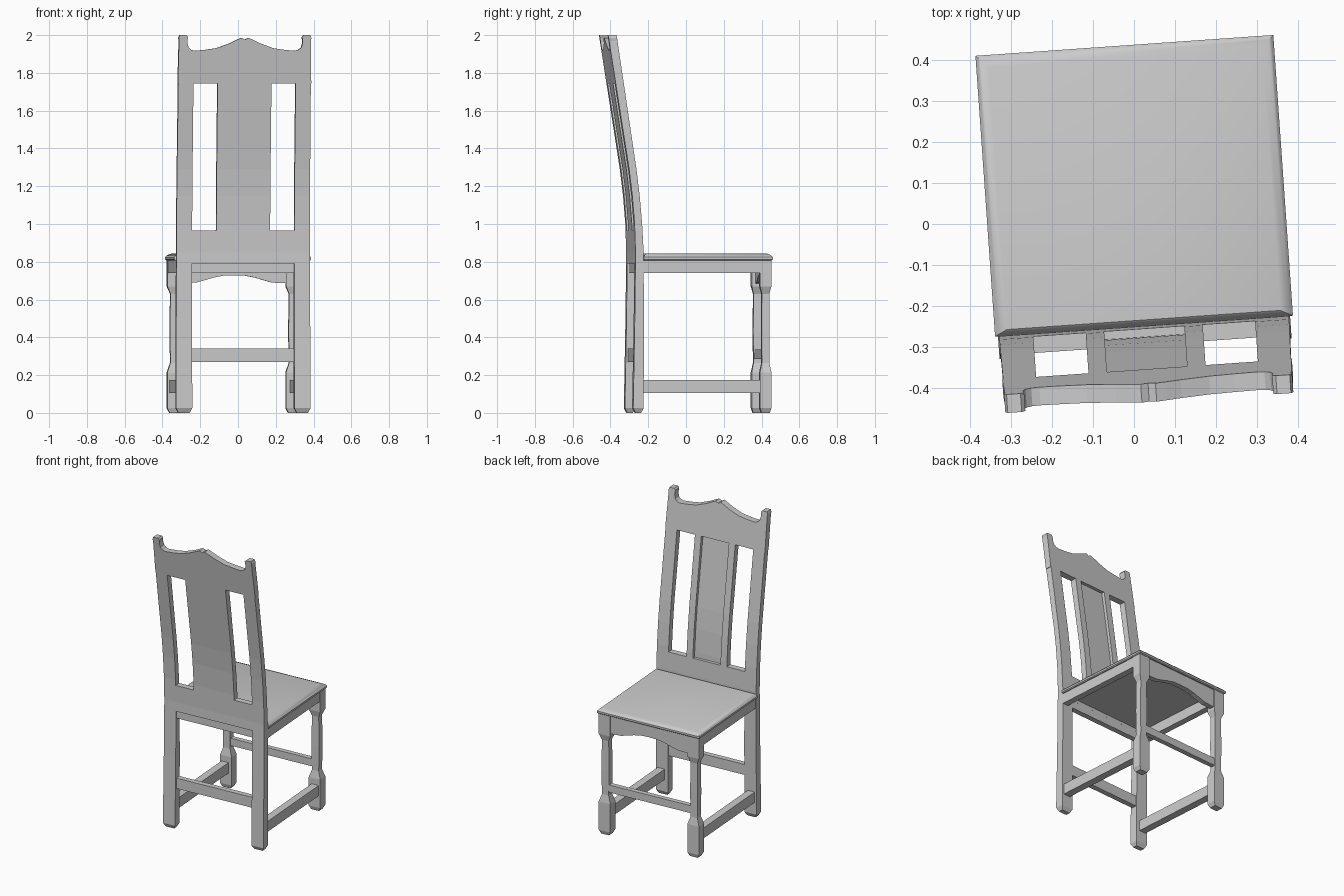
import bpy, bmesh, math
from mathutils import Matrix, Vector

if "Cube" in bpy.data.objects:
    bpy.data.objects.remove(bpy.data.objects["Cube"])

# The whole chair is turned slightly about z
PLACE = Matrix.Rotation(math.radians(4.0), 4, 'Z') @ Matrix.Translation((0.007, 0, 0))


def loft(name, rings):
    """Skin closed rings of equal length and cap both ends."""
    bm = bmesh.new()
    loops = [[bm.verts.new(PLACE @ Vector(p)) for p in r] for r in rings]
    for a, b in zip(loops, loops[1:]):
        n = len(a)
        for i in range(n):
            bm.faces.new((a[i], a[(i + 1) % n], b[(i + 1) % n], b[i]))
    bm.faces.new(loops[0])
    bm.faces.new(loops[-1])
    bmesh.ops.recalc_face_normals(bm, faces=bm.faces)
    me = bpy.data.meshes.new(name)
    bm.to_mesh(me)
    bm.free()
    ob = bpy.data.objects.new(name, me)
    bpy.context.collection.objects.link(ob)
    return ob


def rect(x0, x1, y0, y1, z):
    return [(x0, y0, z), (x1, y0, z), (x1, y1, z), (x0, y1, z)]


def box(name, x0, x1, y0, y1, z0, z1):
    return loft(name, [rect(x0, x1, y0, y1, z0), rect(x0, x1, y0, y1, z1)])


# Side curve of the back: height, rear y, front y
CURVE = [(0, -.306, -.25), (.5, -.297, -.249), (.85, -.293, -.25), (1.0, -.298, -.258),
         (1.15, -.310, -.271), (1.29, -.327, -.288), (2.0, -.438, -.393)]


def back_y(z):
    for (z0, r0, f0), (z1, r1, f1) in zip(CURVE, CURVE[1:]):
        if z <= z1:
            t = (z - z0) / (z1 - z0)
            return r0 + t * (r1 - r0), f0 + t * (f1 - f0)
    return CURVE[-1][1:]


def back_strip(name, x0, x1, z0, z1, depth=1.0):
    """Upright piece following the back curve; depth is the share of its thickness."""
    zs = [z0] + [c[0] for c in CURVE if z0 < c[0] < z1] + [z1]
    rings = []
    for z in zs:
        r, f = back_y(z)
        rings.append(rect(x0, x1, r, r + (f - r) * depth, z))
    return loft(name, rings)


CREST_Z = 1.745
for s, side in ((-1, "left"), (1, "right")):
    # Back posts with chamfered feet
    rings = []
    for z in (0, .025, .5, .85, 1.0, 1.15, 1.29, CREST_Z):
        r, f = back_y(z)
        c = .013 if z == 0 else 0
        outer = .357 - .006 * z / 2
        rings.append(rect(s * (.271 + c), s * (outer - c), r + c, f - c, z))
    loft(f"back_post_{side}", rings)

    # Front legs: foot block, slim shaft, top block
    rings = []
    for z, c in ((0, .013), (.025, 0), (.215, 0), (.265, .017), (.43, .014),
                 (.63, .017), (.67, 0), (.807, 0)):
        rings.append(rect(s * (.274 + c), s * (.356 - c), .368 + c * .6, .428 - c * .6, z))
    loft(f"front_leg_{side}", rings)

    # Side apron and low side stretcher
    a, b = sorted((s * .31, s * .352))
    box(f"side_apron_{side}", a, b, -.26, .38, .74, .808)
    a, b = sorted((s * .295, s * .345))
    box(f"side_stretcher_{side}", a, b, -.27, .39, .105, .175)

    # Splat stiles
    a, b = sorted((s * .098, s * .143))
    back_strip(f"splat_stile_{side}", a, b, .95, CREST_Z + .01)

# Splat panel, recessed on the seat side
back_strip("splat_panel", -.1, .1, .95, CREST_Z + .01, .5)

# Lower back rail
back_strip("lower_back_rail", -.275, .275, .79, .965)

# Crest rail with shaped top edge and post ears
half = [(.354, CREST_Z), (.350, 1.97), (.352, 1.985), (.346, 2.0), (.312, 2.0),
        (.303, 1.99), (.306, 1.96), (.299, 1.935), (.285, 1.922), (.265, 1.917),
        (.21, 1.922), (.15, 1.931), (.08, 1.957), (.045, 1.974), (.018, 1.986)]
outline = half + [(0, 1.976)] + [(-x, z) for x, z in reversed(half)]
loft("crest_rail", [[(x, back_y(z)[k], z) for x, z in outline] for k in (0, 1)])

# Seat with moulded edge
seat_rings = []
for z, c in ((.807, .006), (.812, 0), (.824, 0), (.829, .005), (.836, .011), (.843, .03)):
    seat_rings.append(rect(-.364 + c, .364 - c, -.25 + c * .5, .436 - c, z))
loft("seat", seat_rings)

# Front apron with arched lower edge
arch = [(.28, .686), (.2, .69), (.165, .7), (.11, .716), (.06, .726)]
outline = ([(.28, .808)] + arch + [(0, .728)]
           + [(-x, z) for x, z in reversed(arch)] + [(-.28, .808)])
loft("front_apron", [[(x, y, z) for x, z in outline] for y in (.388, .422)])

# Rear apron and stretchers
box("rear_apron", -.28, .28, -.285, -.25, .74, .8)
box("rear_stretcher", -.28, .28, -.29, -.255, .27, .34)
box("front_stretcher", -.3, .3, .382, .414, .285, .335)

# Soften the seat edge shading only
bpy.ops.object.select_all(action='DESELECT')
seat = bpy.data.objects["seat"]
seat.select_set(True)
bpy.context.view_layer.objects.active = seat
bpy.ops.object.shade_smooth_by_angle(angle=math.radians(35))
